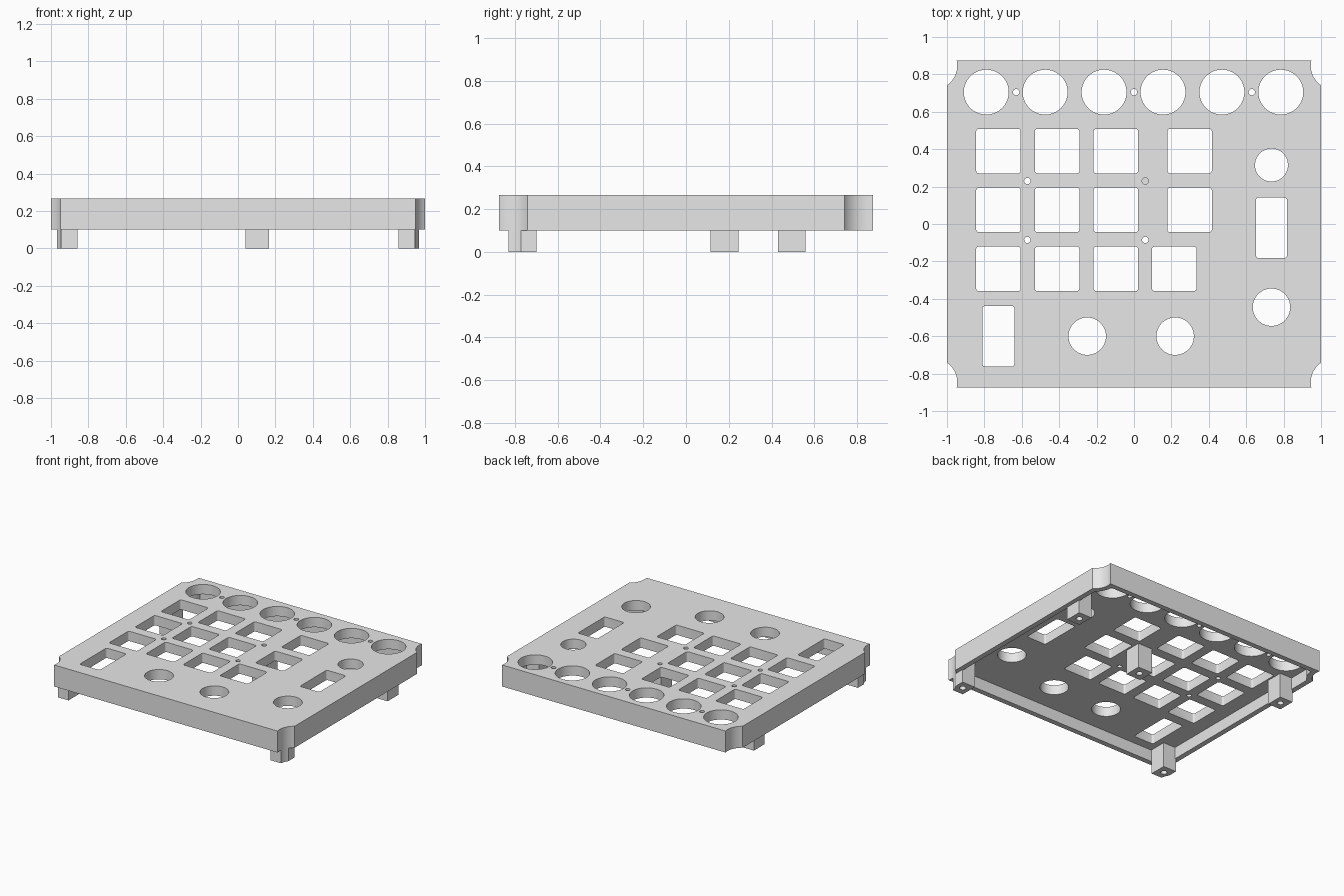
import bpy, bmesh
from math import sin, cos, pi, sqrt, atan2

if "Cube" in bpy.data.objects:
    bpy.data.objects.remove(bpy.data.objects["Cube"], do_unlink=True)

TOP, RIM, UNDER = 0.265, 0.1, 0.19     # panel top, skirt bottom, plate underside
WALL = 0.04
NX, NY, NR = 1.07, 0.845, 0.125        # corner scallop centre and radius

grey = bpy.data.materials.new("light grey")
grey.use_nodes = True
grey.diffuse_color = (0.8, 0.8, 0.8, 1)
grey.node_tree.nodes["Principled BSDF"].inputs["Base Color"].default_value = (0.8, 0.8, 0.8, 1)


def circle(x, y, r, n=64):
    return [(x + r * cos(2 * pi * i / n), y + r * sin(2 * pi * i / n)) for i in range(n)]


def rounded(x, y, w, h, r=0.014, n=4):
    pts = []
    for q, (sx, sy) in enumerate([(1, 1), (-1, 1), (-1, -1), (1, -1)]):
        for i in range(n + 1):
            a = (q + i / n) * pi / 2
            pts.append((x + sx * (w / 2 - r) + r * cos(a), y + sy * (h / 2 - r) + r * sin(a)))
    return pts


def rect(x0, x1, y0, y1):
    return [(x0, y0), (x1, y0), (x1, y1), (x0, y1)]


def outline(inset, n=16):
    """Rectangle with a concave scallop at every corner."""
    hx, hy, r = 1 - inset, 0.875 - inset, NR + inset
    a0 = atan2(-sqrt(r * r - (NX - hx) ** 2), hx - NX) + 2 * pi
    a1 = atan2(hy - NY, -sqrt(r * r - (hy - NY) ** 2)) % (2 * pi)
    arc = [(NX + r * cos(a0 + (a1 - a0) * i / n), NY + r * sin(a0 + (a1 - a0) * i / n))
           for i in range(n + 1)]
    pts = []
    for sx, sy in [(1, 1), (-1, 1), (-1, -1), (1, -1)]:
        quarter = [(sx * x, sy * y) for x, y in arc]
        pts += quarter if sx == sy else quarter[::-1]
    return pts


def solid(name, prisms):
    """One object from (profile, bottom, top) prisms."""
    bm = bmesh.new()
    for pts, z0, z1 in prisms:
        low = [bm.verts.new((x, y, z0)) for x, y in pts]
        high = [bm.verts.new((x, y, z1)) for x, y in pts]
        bm.faces.new(low[::-1])
        bm.faces.new(high)
        for i in range(len(pts)):
            j = (i + 1) % len(pts)
            bm.faces.new((low[i], low[j], high[j], high[i]))
    me = bpy.data.meshes.new(name)
    bm.to_mesh(me)
    bm.free()
    me.materials.append(grey)
    ob = bpy.data.objects.new(name, me)
    bpy.context.collection.objects.link(ob)
    return ob


def select(ob):
    bpy.ops.object.select_all(action='DESELECT')
    ob.select_set(True)
    bpy.context.view_layer.objects.active = ob


def cut(ob, prisms):
    cutter = solid("cutter", prisms)
    cutter.hide_render = True
    mod = ob.modifiers.new("cut", 'BOOLEAN')
    mod.operation, mod.solver, mod.object = 'DIFFERENCE', 'EXACT', cutter
    select(ob)
    bpy.ops.object.modifier_apply(modifier=mod.name)
    bpy.data.objects.remove(cutter, do_unlink=True)


# Openings in the panel
holes = [circle(-0.79 + 0.315 * i, 0.705, 0.12) for i in range(6)]           # dials
holes += [circle(x, 0.705, 0.017, 24) for x in (-0.63, 0, 0.63)]             # screws
holes += [circle(x, y, 0.017, 24) for x in (-0.57, 0.06) for y in (0.23, -0.085)]
for y, last in ((0.39, 0.297), (0.075, 0.297), (-0.24, 0.215)):              # buttons
    holes += [rounded(x, y, 0.238, 0.238) for x in (-0.725, -0.411, -0.097, last)]
holes += [rounded(0.735, -0.02, 0.165, 0.325), rounded(-0.725, -0.6, 0.17, 0.325)]
holes += [circle(0.735, 0.315, 0.088)]
holes += [circle(x, y, 0.1) for x, y in ((0.735, -0.445), (-0.25, -0.6), (0.22, -0.6))]

# Panel with a hollow underside
panel = solid("panel", [(outline(0), RIM, TOP)])
cut(panel, [(outline(WALL), RIM - 0.1, UNDER)])
cut(panel, [(h, UNDER - 0.05, TOP + 0.05) for h in holes])
parts = [panel]


# Posts with a blind screw hole underneath
def post(name, x0, x1, y0, y1):
    ob = solid(name, [(rect(x0, x1, y0, y1), 0, UNDER)])
    cut(ob, [(circle((x0 + x1) / 2, (y0 + y1) / 2, 0.023, 24), -0.05, 0.12)])
    parts.append(ob)
    return ob


post("middle_post", 0.04, 0.165, 0.115, 0.245)
for side, s in (("left", 1), ("right", -1)):
    x0, x1 = sorted((s * 0.857, s * 0.968))
    post("back_" + side + "_foot", x0, x1, 0.43, 0.56)
    foot = post("front_" + side + "_foot", x0, x1, -0.83, -0.70)
    cut(foot, [(circle(s * NX, -NY, NR), -0.05, TOP)])

for ob in parts:
    select(ob)
    bpy.ops.object.shade_smooth_by_angle(angle=pi / 6)
